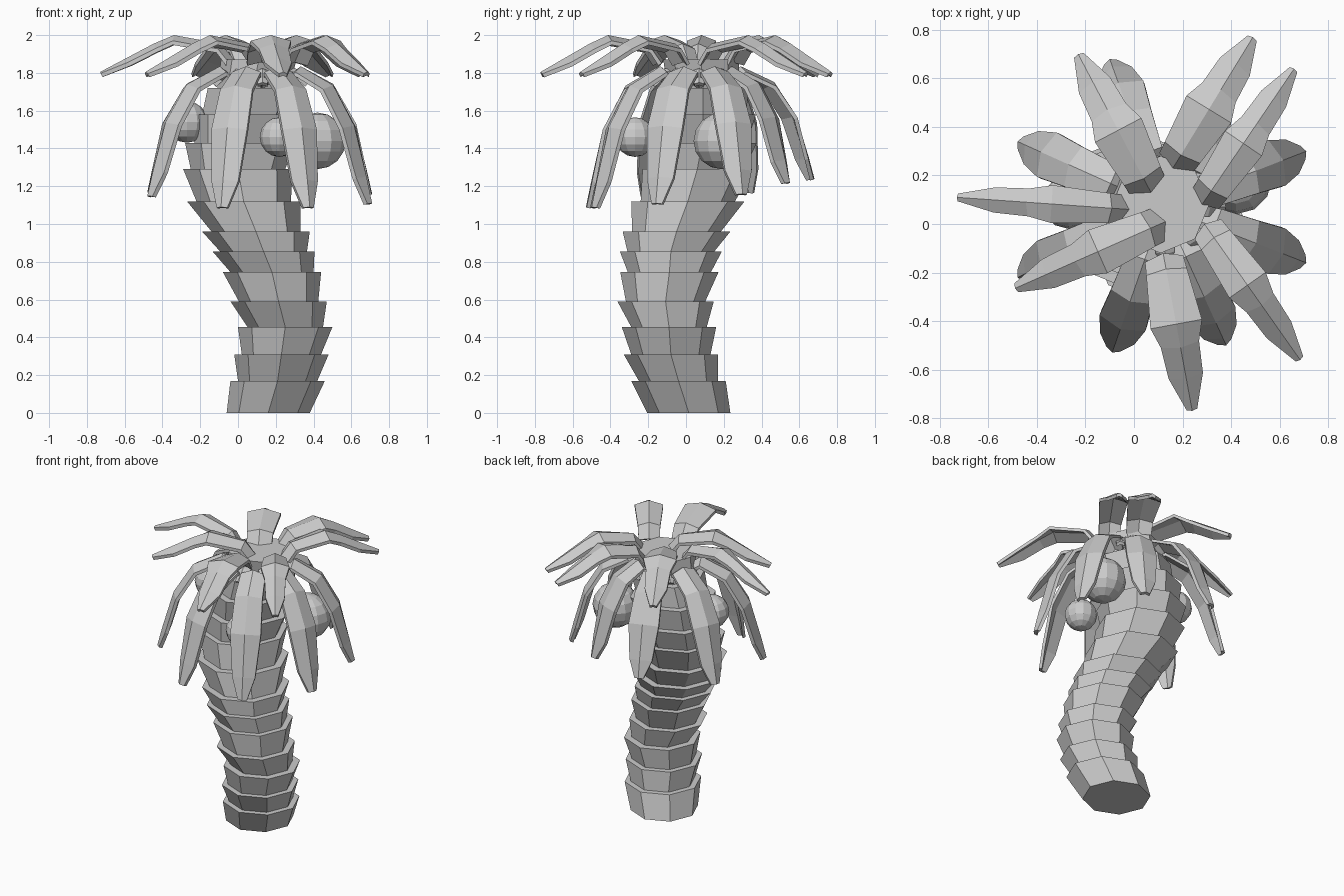
import bpy, bmesh, math
from mathutils import Vector

if "Cube" in bpy.data.objects:
    bpy.data.objects.remove(bpy.data.objects["Cube"])

def make_object(name, bm):
    bmesh.ops.recalc_face_normals(bm, faces=bm.faces)
    me = bpy.data.meshes.new(name)
    bm.to_mesh(me)
    bm.free()
    ob = bpy.data.objects.new(name, me)
    bpy.context.collection.objects.link(ob)
    return ob

# Trunk: stacked octagonal cups following a curved path
# each level: z, centre x, centre y, radius of cup below, radius of cup above
levels = [
    (0.00, .16, .015, .22, .22), (0.17, .21, -.04, .25, .21),
    (0.31, .23, -.08, .25, .21), (0.455, .25, -.09, .25, .20),
    (0.59, .215, -.108, .255, .21), (0.745, .18, -.088, .26, .22),
    (0.855, .135, -.08, .27, .23), (0.96, .095, -.05, .285, .235),
    (1.12, .03, .01, .30, .25), (1.29, .0, .06, .29, .25),
    (1.43, .01, .085, .29, .24), (1.58, .04, .09, .28, .23),
    (1.72, .08, .09, .24, .19), (1.87, .11, .08, .20, 0)]

def ring(bm, z, x, y, r, n=8):
    return [bm.verts.new((x + r * math.cos(2 * math.pi * i / n),
                          y + r * math.sin(2 * math.pi * i / n), z)) for i in range(n)]

def bridge(bm, a, b):
    n = len(a)
    for i in range(n):
        j = (i + 1) % n
        bm.faces.new((a[i], a[j], b[j], b[i]))

bm = bmesh.new()
prev = ring(bm, *levels[0][:4])
bm.faces.new(prev[::-1])
for z, x, y, below, above in levels[1:]:
    top = ring(bm, z, x, y, below)
    bridge(bm, prev, top)
    if above:
        prev = ring(bm, z, x, y, above)
        bridge(bm, top, prev)
    else:
        bm.faces.new(top)
make_object("trunk", bm)

# Fronds: ridged strip along a profile of (fraction, z, half width)
def frond(name, root, tip, profile, width=1, ridge=.03, thick=.022):
    root, tip = Vector((*root, 0)), Vector((*tip, 0))
    d = (tip - root).normalized()
    side = Vector((-d.y, d.x, 0))
    up = Vector((0, 0, 1))
    pts = [root.lerp(tip, t) + up * z for t, z, w in profile]
    bm = bmesh.new()
    rows = []
    for i, (p, (t, z, w)) in enumerate(zip(pts, profile)):
        w *= width
        tan = (pts[min(i + 1, len(pts) - 1)] - pts[max(i - 1, 0)]).normalized()
        nrm = tan.cross(side).normalized()
        low = p - nrm * min(ridge, w * .5)
        # upper surface followed by underside
        rows.append([bm.verts.new(v) for v in (
            low + side * w, p, low - side * w,
            low - side * w - nrm * thick, p - nrm * thick, low + side * w - nrm * thick)])
    for a, b in zip(rows, rows[1:]):
        bridge(bm, a, b)
    for r in (rows[0], rows[-1]):
        bm.faces.new((r[0], r[1], r[4], r[5]))
        bm.faces.new((r[1], r[2], r[3], r[4]))
    return make_object(name, bm)

# Upper crown of spreading fronds: root, tip, width factor
upper = [((-.02, .06), (-.73, .11), .72), ((.13, .01), (-.49, -.265), .9),
         ((.12, -.12), (.24, -.77), 1), ((.29, .0), (.685, -.56), .85),
         ((.28, .08), (.66, .64), .85), ((.16, .23), (.49, .77), 1),
         ((.07, .13), (-.23, .70), 1)]
up_prof = [(0, 1.87, .08), (.1, 1.955, .085), (.45, 2.0, .108), (.6, 1.955, .08),
           (.8, 1.88, .072), (1, 1.805, .022)]
for i, (r, t, w) in enumerate(upper):
    frond(f"upper_frond_{i + 1}", r, t, up_prof, w)

# Lower crown of drooping fronds: tip x, y and tip height
centre = Vector((.12, .07))
lower = [(-.48, .34, 1.17), (-.10, .68, 1.24), (.36, .55, 1.22), (.71, .30, 1.16),
         (.71, -.16, 1.11), (.38, -.50, 1.09), (-.09, -.53, 1.09), (-.48, -.22, 1.15)]
for i, (x, y, tz) in enumerate(lower):
    k = (1.83 - tz) / .72
    prof = [(t, z if t < .4 else 1.83 - (1.83 - z) * k, w) for t, z, w in (
        (.15, 1.74, .05), (.36, 1.835, .08), (.65, 1.735, .09),
        (.84, 1.52, .10), (.95, 1.25, .075), (1, 1.11, .03))]
    frond(f"lower_frond_{i + 1}", centre, (x, y), prof)
    # short leaf stubs tucked between the drooping fronds
    nx, ny, _ = lower[(i + 1) % 8]
    mid = Vector(((x + nx) / 2, (y + ny) / 2)) - centre
    frond(f"leaf_stub_{i + 1}", centre, centre + mid.normalized() * .26,
          [(.4, 1.84, .04), (.75, 1.82, .04), (1, 1.75, .025)])

# Coconuts
for i, (x, y, z, r) in enumerate([(-.27, .09, 1.54, .11), (.22, -.27, 1.46, .105),
                                  (.42, .19, 1.44, .15)]):
    bm = bmesh.new()
    bmesh.ops.create_uvsphere(bm, u_segments=12, v_segments=8, radius=r)
    make_object(f"coconut_{i + 1}", bm).location = (x, y, z)
